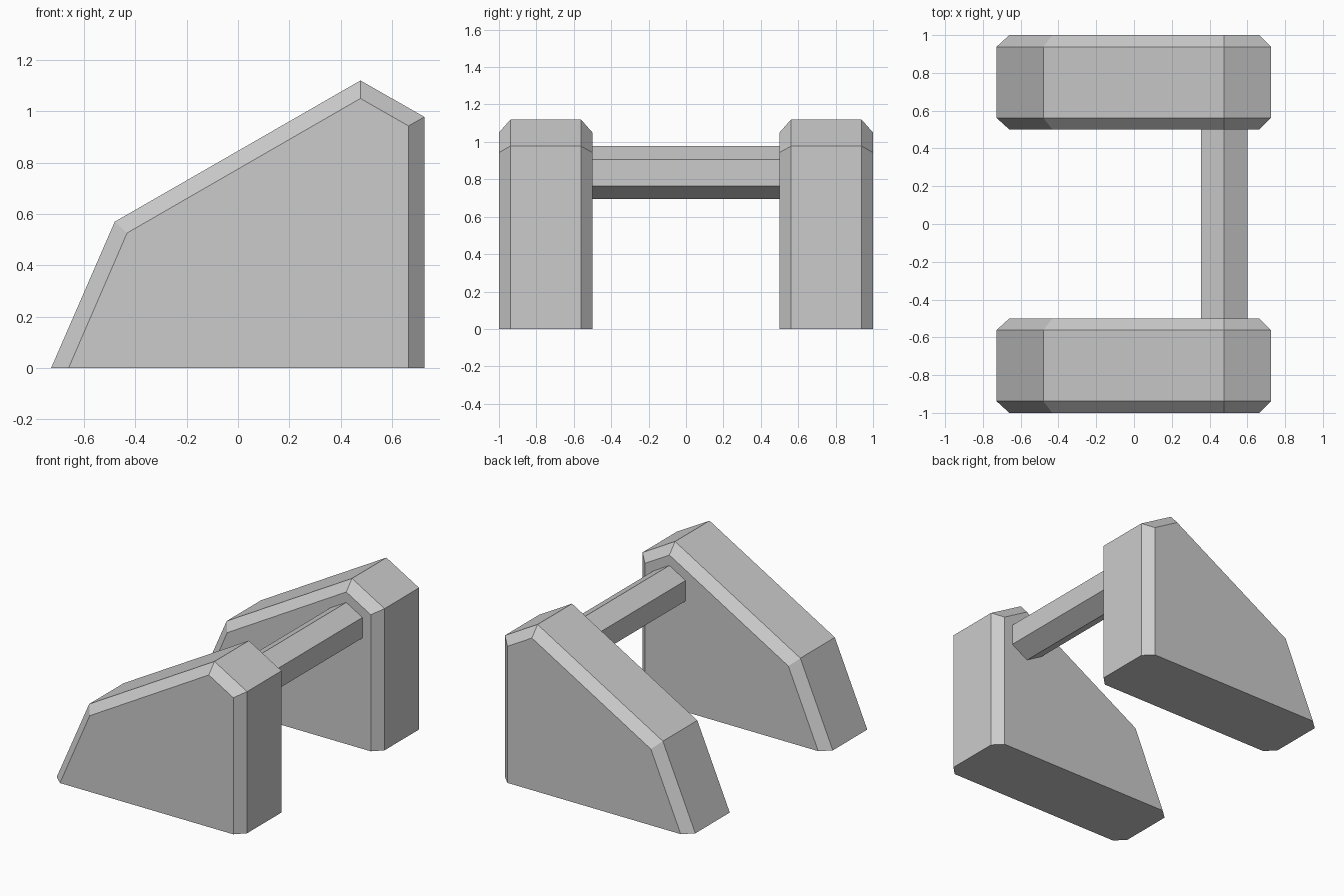
import bpy
import bmesh

if "Cube" in bpy.data.objects:
    bpy.data.objects.remove(bpy.data.objects["Cube"], do_unlink=True)

# Single plain grey
grey = bpy.data.materials.new("plain grey")
grey.use_nodes = True
colour = (0.6, 0.6, 0.6, 1)
grey.diffuse_color = colour
grey.node_tree.nodes["Principled BSDF"].inputs["Base Color"].default_value = colour


def loft(name, sections):
    """Join (y, [(x, z), ...]) sections into a closed solid along y."""
    bm = bmesh.new()
    rings = [[bm.verts.new((x, y, z)) for x, z in points] for y, points in sections]
    count = len(rings[0])
    for a, b in zip(rings, rings[1:]):
        for i in range(count):
            j = (i + 1) % count
            bm.faces.new((a[i], a[j], b[j], b[i]))
    bm.faces.new(rings[0])
    bm.faces.new(rings[-1])
    # Merge the coplanar strips under the base
    bmesh.ops.dissolve_limit(bm, angle_limit=0.01, verts=bm.verts, edges=bm.edges)
    bmesh.ops.recalc_face_normals(bm, faces=bm.faces)
    mesh = bpy.data.meshes.new(name)
    bm.to_mesh(mesh)
    bm.free()
    mesh.materials.append(grey)
    obj = bpy.data.objects.new(name, mesh)
    bpy.context.collection.objects.link(obj)
    return obj


# Sloped side blocks: full outline in the middle, smaller outline on both flat sides
outline = [(-0.728, 0), (-0.48, 0.57), (0.477, 1.12), (0.726, 0.978), (0.726, 0)]
side_outline = [(-0.66, 0), (-0.432, 0.526), (0.477, 1.05), (0.664, 0.943), (0.664, 0)]
half_width, chamfer = 0.25, 0.062

for name, y in (("front_block", -0.75), ("back_block", 0.75)):
    loft(name, [
        (y - half_width, side_outline),
        (y - half_width + chamfer, outline),
        (y + half_width - chamfer, outline),
        (y + half_width, side_outline),
    ])

# Hexagonal crossbar between the blocks
hexagon = [(0.477, 0.978), (0.6, 0.907), (0.6, 0.765),
           (0.477, 0.694), (0.354, 0.765), (0.354, 0.907)]
loft("crossbar", [(-0.5, hexagon), (0.5, hexagon)])
